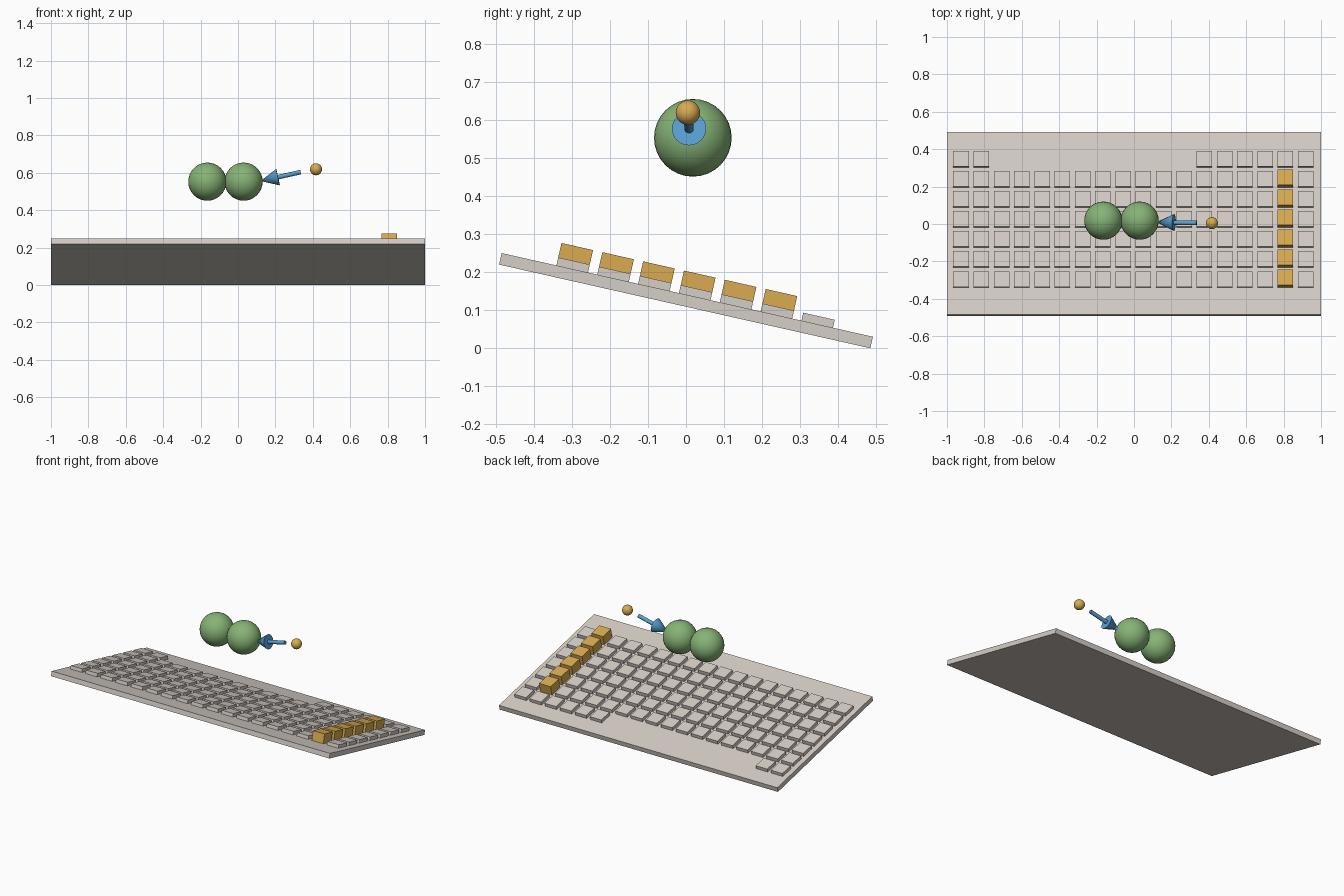
import bpy
from math import radians
from mathutils import Matrix, Vector

if "Cube" in bpy.data.objects:
    bpy.data.objects.remove(bpy.data.objects["Cube"], do_unlink=True)


def material(name, rgb):
    mat = bpy.data.materials.new(name)
    mat.use_nodes = True
    mat.diffuse_color = (*rgb, 1)
    mat.node_tree.nodes["Principled BSDF"].inputs["Base Color"].default_value = (*rgb, 1)
    return mat


GREY = material("warm_grey", (0.67, 0.62, 0.57))
GOLD = material("gold", (0.69, 0.41, 0.08))
GREEN = material("leaf_green", (0.24, 0.45, 0.18))
BLUE = material("sky_blue", (0.10, 0.35, 0.64))

THICK = 0.031
TILT = Matrix.Translation((0, 0, 0.125)) @ Matrix.Rotation(radians(-12.7), 4, "X")


def finish(name, mat):
    obj = bpy.context.object
    obj.name = obj.data.name = name
    obj.data.materials.append(mat)
    return obj


def tilted_box(name, mat, center, size):
    """Box laid out in the plane of the sloping board."""
    bpy.ops.mesh.primitive_cube_add(size=1)
    obj = finish(name, mat)
    obj.data.transform(Matrix.Diagonal((*size, 1)))
    obj.matrix_world = TILT @ Matrix.Translation(center)
    return obj


def ball(name, mat, center, radius):
    bpy.ops.mesh.primitive_uv_sphere_add(segments=32, ring_count=16, radius=radius, location=center)
    bpy.ops.object.shade_smooth()
    return finish(name, mat)


def taper(name, mat, start, end, r1, r2):
    """Cone or cylinder running from start to end."""
    axis = end - start
    bpy.ops.mesh.primitive_cone_add(vertices=24, radius1=r1, radius2=r2, depth=axis.length,
                                    location=(start + end) / 2,
                                    rotation=axis.to_track_quat("Z", "Y").to_euler())
    bpy.ops.object.shade_smooth_by_angle(angle=radians(40))
    return finish(name, mat)


# Sloping board
tilted_box("board", GREY, (0, 0, 0), (2, 1, THICK))

# Grid of tiles; the back row has a gap and one column is raised
for row in range(7):
    for col in range(18):
        if row == 0 and 2 <= col < 12:
            continue
        raised = col == 16 and row > 0
        height = 0.0605 if raised else 0.0215
        center = (-0.925 + 0.1084 * col, 0.35 - 0.11 * row, (THICK + height) / 2)
        tilted_box(f"{'raised' if raised else 'flat'}_tile_{row}_{col}",
                   GOLD if raised else GREY, center, (0.083, 0.085, height))

# Pair of floating balls and a small marker ball
for name, x in (("right_ball", -0.164), ("left_ball", 0.03)):
    ball(name, GREEN, (x, 0.018, 0.553), 0.102)
ball("marker_ball", GOLD, (0.417, 0.005, 0.619), 0.032)

# Arrow pointing from the marker to the balls
tail = Vector((0.335, 0.006, 0.604))
neck = Vector((0.214, 0.008, 0.577))
tip = Vector((0.12, 0.01, 0.556))
taper("arrow_shaft", BLUE, tail, neck, 0.012, 0.012)
taper("arrow_head", BLUE, neck, tip, 0.045, 0)
